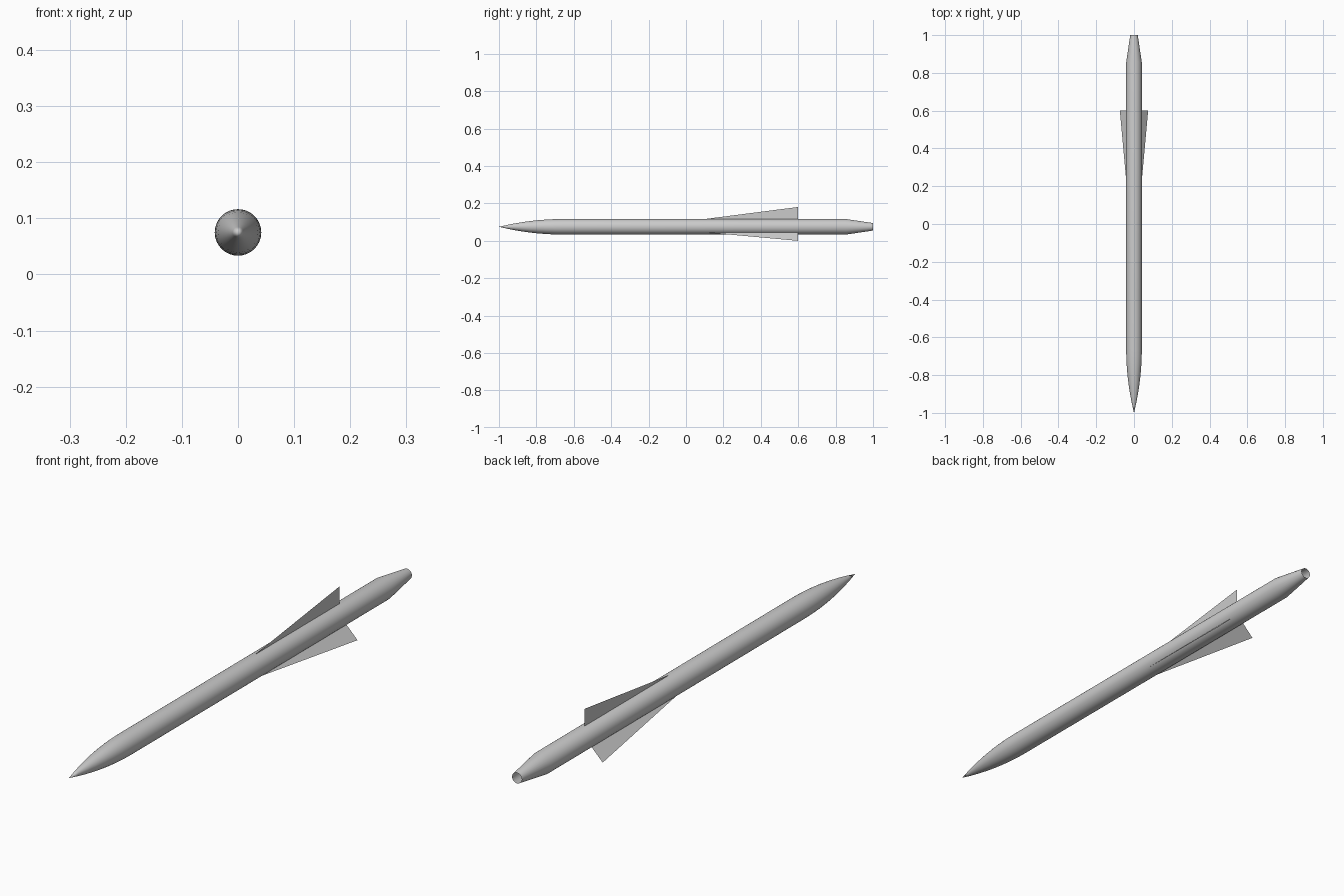
import bpy
import math

if "Cube" in bpy.data.objects:
    bpy.data.objects.remove(bpy.data.objects["Cube"])

AXIS_Z = 0.075   # height of the body axis
R = 0.0415       # body radius
SIDES = 32


def make_object(name, verts, faces):
    mesh = bpy.data.meshes.new(name)
    mesh.from_pydata(verts, [], faces)
    mesh.update()
    ob = bpy.data.objects.new(name, mesh)
    bpy.context.collection.objects.link(ob)
    ob.location.z = AXIS_Z
    return ob


def lathe(name, tip_y, profile):
    """Spin (y, radius) rings around the y axis, closed by a point at tip_y."""
    verts = [(0, tip_y, 0)]
    for y, r in profile:
        for i in range(SIDES):
            a = 2 * math.pi * i / SIDES
            verts.append((r * math.cos(a), y, r * math.sin(a)))
    faces = []
    for i in range(SIDES):
        j = (i + 1) % SIDES
        faces.append((0, 1 + i, 1 + j))
        for k in range(len(profile) - 1):
            a, b = 1 + k * SIDES, 1 + (k + 1) * SIDES
            faces.append((a + i, b + i, b + j, a + j))
    return make_object(name, verts, faces)


# Body: rounded nose, straight tube, tapered open tail
NOSE_STEPS = 8
nose = []
for s in range(1, NOSE_STEPS + 1):
    t = s / NOSE_STEPS
    nose.append((-1 + 0.34 * t, R * (1 - (1 - t) ** 2)))
body = lathe("body", -1.0, nose + [(0.855, R), (1.0, 0.02)])
bpy.context.view_layer.objects.active = body
body.select_set(True)
bpy.ops.object.shade_smooth_by_angle(angle=math.radians(30))

# Three thin fins: one upright, two angled down
for name, angle in (("top_fin", 0), ("left_fin", 135), ("right_fin", -135)):
    outline = [(0, 0.1, R), (0, 0.6, R), (0, 0.6, 0.106)]
    fin = make_object(name, outline, [(0, 1, 2)])
    fin.rotation_euler.y = math.radians(angle)
